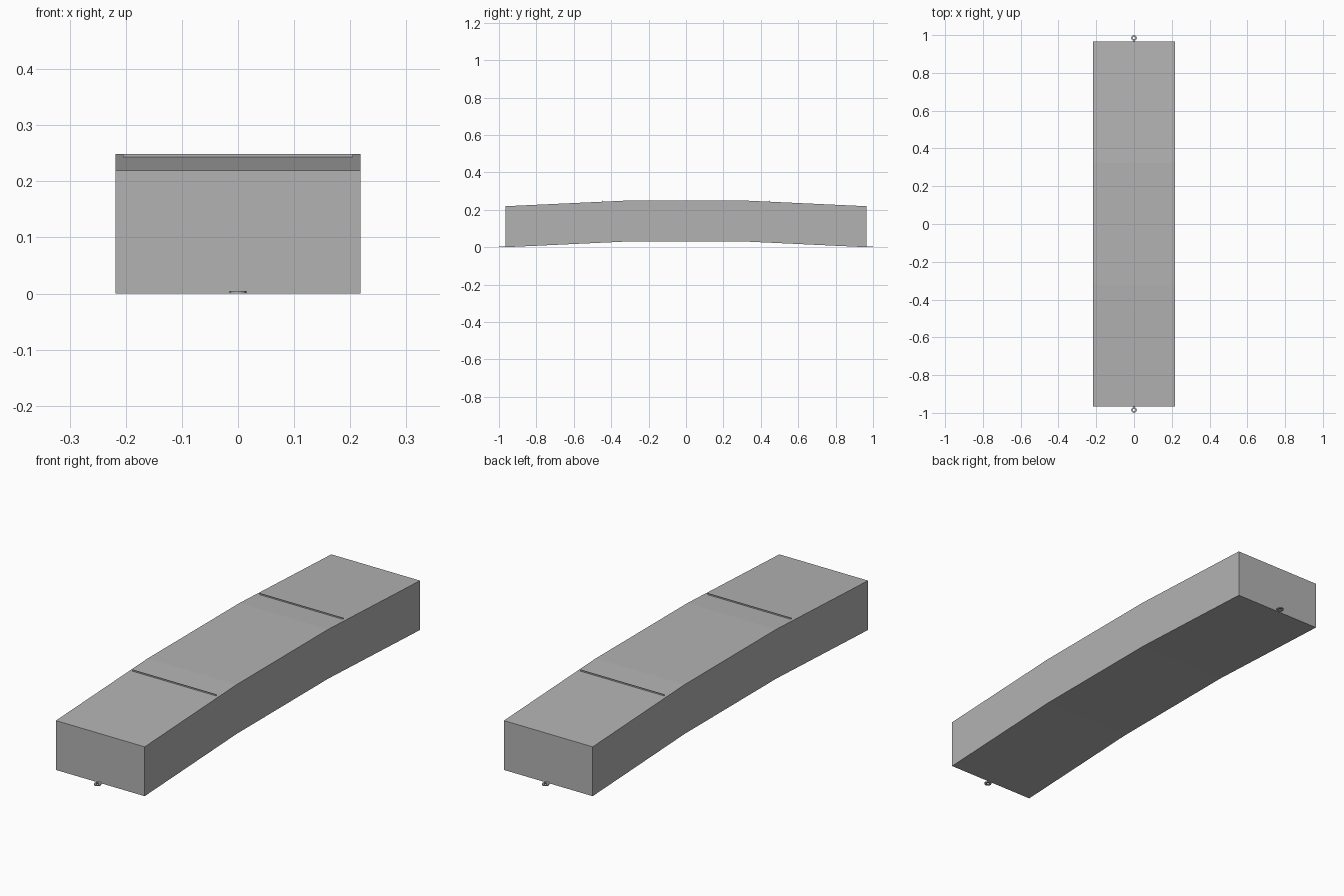
import bpy, bmesh
from math import cos, sin, tau

cube = bpy.data.objects.get("Cube")
if cube:
    bpy.data.objects.remove(cube)

grey = bpy.data.materials.new("plain grey")
grey.use_nodes = True
colour = (0.45, 0.45, 0.45, 1)
grey.diffuse_color = colour
grey.node_tree.nodes["Principled BSDF"].inputs["Base Color"].default_value = colour

WIDTH, HALF_LENGTH, KINK, HEIGHT, RISE = 0.436, 0.966, 0.322, 0.219, 0.03


def finish(name, bm):
    bmesh.ops.recalc_face_normals(bm, faces=bm.faces)
    mesh = bpy.data.meshes.new(name)
    bm.to_mesh(mesh)
    bm.free()
    mesh.materials.append(grey)
    obj = bpy.data.objects.new(name, mesh)
    bpy.context.collection.objects.link(obj)
    return obj


def box(name, centre, size):
    bm = bmesh.new()
    bmesh.ops.create_cube(bm, size=1)
    bmesh.ops.scale(bm, vec=size, verts=bm.verts)
    bmesh.ops.translate(bm, vec=centre, verts=bm.verts)
    return finish(name, bm)


# Arched body: three straight spans extruded across the width
spine = [(-HALF_LENGTH, 0), (-KINK, RISE), (KINK, RISE), (HALF_LENGTH, 0)]
bm = bmesh.new()
rows = []
for y, z in spine:
    rows.append([bm.verts.new((sx * WIDTH / 2, y, z + h))
                 for sx, h in ((-1, 0), (1, 0), (1, HEIGHT), (-1, HEIGHT))])
for a, b in zip(rows, rows[1:]):
    for i in range(4):
        j = (i + 1) % 4
        bm.faces.new((a[i], a[j], b[j], b[i]))
bm.faces.new(rows[0])
bm.faces.new(rows[-1])
finish("arched_body", bm)


# Flat towing eye
def towing_ring(name, y, outer=0.015, inner=0.007, thick=0.005, sides=16):
    bm = bmesh.new()
    loops = []
    for r, z in ((outer, 0), (outer, thick), (inner, thick), (inner, 0)):
        loops.append([bm.verts.new((r * cos(tau * k / sides),
                                    y + r * sin(tau * k / sides), z))
                      for k in range(sides)])
    for n in range(4):
        a, b = loops[n], loops[(n + 1) % 4]
        for k in range(sides):
            m = (k + 1) % sides
            bm.faces.new((a[k], a[m], b[m], b[k]))
    finish(name, bm)


# Cross strips on the slopes and the eyes with their stems at both ends
for side, name in ((-1, "front"), (1, "back")):
    box(name + "_cross_strip", (0, side * 0.445, 0.244), (0.41, 0.003, 0.01))
    towing_ring(name + "_ring", side * 0.985)
    box(name + "_ring_stem", (0, side * 0.967, 0.0025), (0.009, 0.012, 0.005))
